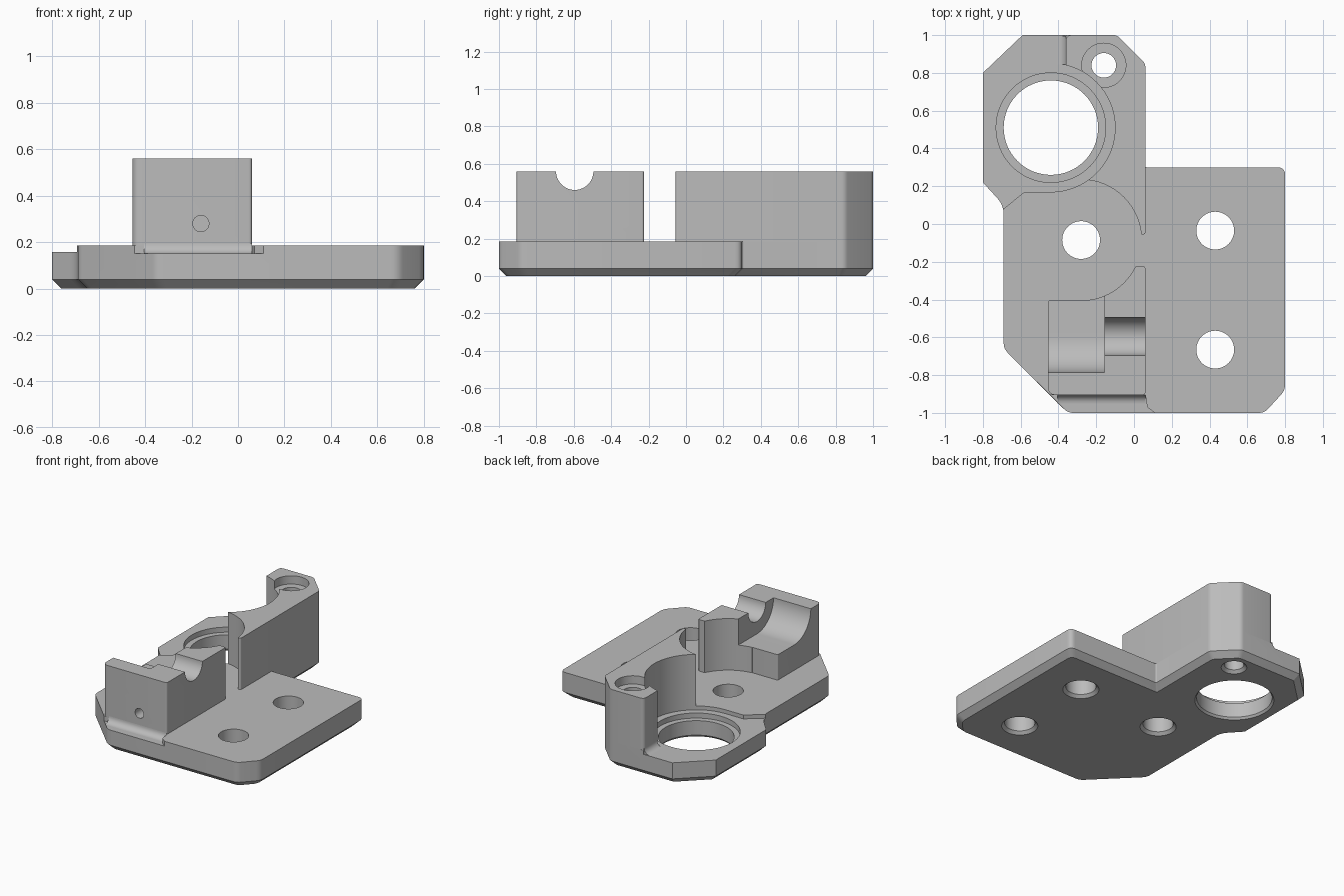
import bpy, bmesh, math
from mathutils import Vector

if "Cube" in bpy.data.objects:
    bpy.data.objects.remove(bpy.data.objects["Cube"])

grey = bpy.data.materials.new("light_grey")
grey.use_nodes = True
grey.diffuse_color = (0.5, 0.5, 0.5, 1)
grey.node_tree.nodes["Principled BSDF"].inputs["Base Color"].default_value = (0.5, 0.5, 0.5, 1)

TOP, SEAT, HIGH = 0.185, 0.157, 0.56
BEARING, PIVOT, SCREW = (-0.44, 0.51), (-0.28, -0.085), (-0.16, 0.84)


def loft(name, rings):
    """Closed solid through rings of equal point count."""
    bm = bmesh.new()
    loops = [[bm.verts.new(p) for p in ring] for ring in rings]
    n = len(loops[0])
    for low, up in zip(loops, loops[1:]):
        for i in range(n):
            j = (i + 1) % n
            bm.faces.new((low[i], low[j], up[j], up[i]))
    bm.faces.new(loops[0][::-1])
    bm.faces.new(loops[-1])
    bmesh.ops.recalc_face_normals(bm, faces=bm.faces)
    mesh = bpy.data.meshes.new(name)
    bm.to_mesh(mesh)
    bm.free()
    mesh.materials.append(grey)
    obj = bpy.data.objects.new(name, mesh)
    bpy.context.collection.objects.link(obj)
    return obj


def prism(name, outline, z0, z1):
    return loft(name, [[(x, y, z) for x, y in outline] for z in (z0, z1)])


def prism_x(name, profile, x0, x1):
    return loft(name, [[(x, y, z) for y, z in profile] for x in (x0, x1)])


def arc(centre, r, start, end, steps=32):
    angles = [math.radians(start + (end - start) * i / steps) for i in range(steps + 1)]
    return [(centre[0] + r * math.cos(a), centre[1] + r * math.sin(a)) for a in angles]


def turned(name, centre, profile):
    """Round solid from (radius, height) pairs."""
    return loft(name, [[(x, y, z) for x, y in arc(centre, r, 0, 360, 64)[:-1]]
                       for r, z in profile])


def rounded(corners, inset=0.0, steps=5):
    """Outline from (x, y, radius) corners listed clockwise, optionally inset."""
    n, out = len(corners), []
    pts = [Vector(c[:2]) for c in corners]
    for i, (x, y, r) in enumerate(corners):
        p = pts[i]
        a, b = (pts[i - 1] - p).normalized(), (pts[(i + 1) % n] - p).normalized()
        n1, n2 = Vector((-a.y, a.x)), Vector((b.y, -b.x))
        p = p + (n1 + n2) * inset / (1 + n1.dot(n2))
        if r == 0:
            out.append(tuple(p))
            continue
        s, e = p + a * r, p + b * r
        for k in range(steps + 1):
            t = k / steps
            out.append(tuple(s * (1 - t) ** 2 + p * 2 * t * (1 - t) + e * t * t))
    return out


def cut(obj, *cutters):
    for cutter in cutters:
        mod = obj.modifiers.new("cut", 'BOOLEAN')
        mod.operation, mod.solver, mod.object = 'DIFFERENCE', 'EXACT', cutter
        bpy.context.view_layer.update()
        graph = bpy.context.evaluated_depsgraph_get()
        mesh = bpy.data.meshes.new_from_object(obj.evaluated_get(graph))
        obj.modifiers.clear()
        obj.data = mesh


# Base plate with chamfered underside
plate_outline = [(-0.80, 0.80, 0), (-0.59, 1.0, 0), (-0.09, 1.0, 0.02), (0.06, 0.85, 0.02),
                 (0.06, 0.30, 0.01), (0.80, 0.30, 0.04), (0.80, -0.88, 0.03),
                 (0.69, -1.0, 0.03), (-0.35, -1.0, 0.03), (-0.69, -0.66, 0.03),
                 (-0.69, 0.10, 0.05), (-0.80, 0.22, 0.01)]
full = rounded(plate_outline)
small = rounded(plate_outline, 0.04)
plate = loft("base_plate", [[(x, y, 0) for x, y in small],
                            [(x, y, 0.04) for x, y in full],
                            [(x, y, TOP) for x, y in full]])

# Tall side wall and clamp block
wall = prism("side_wall", rounded([
    (-0.36, 0.75, 0), (-0.36, 1.0, 0.03), (-0.09, 1.0, 0.02), (0.06, 0.85, 0.02),
    (0.06, -0.055, 0.012), (0.02, -0.055, 0), (-0.235, 0.15, 0), (-0.4, 0.4, 0)]), TOP, HIGH)
block = prism("clamp_block", rounded([
    (-0.455, -0.405, 0.01), (-0.25, -0.405, 0), (-0.15, -0.225, 0), (0.06, -0.225, 0.012),
    (0.06, -0.905, 0.015), (-0.455, -0.905, 0.04)]), TOP, HIGH)

# Cutters
seat_cut = prism("seat_cutter", [(-0.95, -0.13), (-0.58, 0.17)]
                 + arc(BEARING, 0.34, -90, 76.4, 48)
                 + [(-0.36, 1.2), (-0.95, 1.2)], SEAT, 0.8)
pivot_cut = turned("pivot_cutter", PIVOT, [(0.32, TOP - 0.1), (0.32, 0.8)])
bearing_cut = turned("bearing_cutter", BEARING, [
    (0.27, -0.01), (0.25, 0.015), (0.25, 0.12), (0.29, 0.12), (0.29, 0.3)])
screw_cut = turned("screw_cutter", SCREW, [
    (0.095, -0.01), (0.065, 0.02), (0.065, 0.5), (0.117, 0.5), (0.117, 0.7)])
hole_cuts = [turned("hole_cutter", c, [(0.13, -0.01), (0.10, 0.02), (0.10, 0.4)])
             for c in (PIVOT, (0.43, -0.035), (0.43, -0.665))]
ledge_cut = prism("ledge_cutter", [(-0.7, -0.905), (0.06, -0.905), (0.07, -0.97),
                                   (0.11, -1.0), (0.11, -1.2), (-0.7, -1.2)], 0.15, 0.3)
axle = (-0.595, HIGH)
pocket_cut = prism_x("pocket_cutter", arc(axle, 0.19, 180, 270, 20)
                     + [(-0.1, HIGH - 0.19), (-0.1, 0.8), (-0.785, 0.8)], -0.6, -0.155)
notch_cut = prism_x("notch_cutter", arc(axle, 0.10, 0, 360, 48)[:-1], -0.3, 0.2)
pin = [(-0.16 + x, z) for x, z in arc((0, 0.28), 0.035, 0, 360, 24)[:-1]]
pin_cut = loft("pin_cutter", [[(x, y, z) for x, z in pin] for y in (-1.0, -0.75)])

cut(plate, seat_cut, bearing_cut, screw_cut, *hole_cuts, ledge_cut)
cut(wall, seat_cut, pivot_cut, screw_cut)
cut(block, pivot_cut, pocket_cut, notch_cut, pin_cut)
for cutter in [seat_cut, pivot_cut, bearing_cut, screw_cut, *hole_cuts,
               ledge_cut, pocket_cut, notch_cut, pin_cut]:
    bpy.data.objects.remove(cutter)

# Fillets where the wall and the block meet the plate
R = 0.045
block_fillet = prism_x("block_fillet", [(-0.905, 0.15)]
                       + arc((-0.905 - R, 0.15 + R), R, 0, -90, 8), -0.405, 0.06)
curve = [(-0.36, SEAT)] + arc((-0.36 - R, SEAT + R), R, 0, -90, 8)
wall_fillet = loft("wall_fillet", [[(x, y, z) for x, z in curve] for y in (0.845, 0.995)])

# Smooth curved faces, keep edges sharp
parts = [plate, wall, block, block_fillet, wall_fillet]
bpy.ops.object.select_all(action='DESELECT')
for part in parts:
    part.select_set(True)
bpy.context.view_layer.objects.active = plate
bpy.ops.object.shade_smooth_by_angle(angle=math.radians(25))
